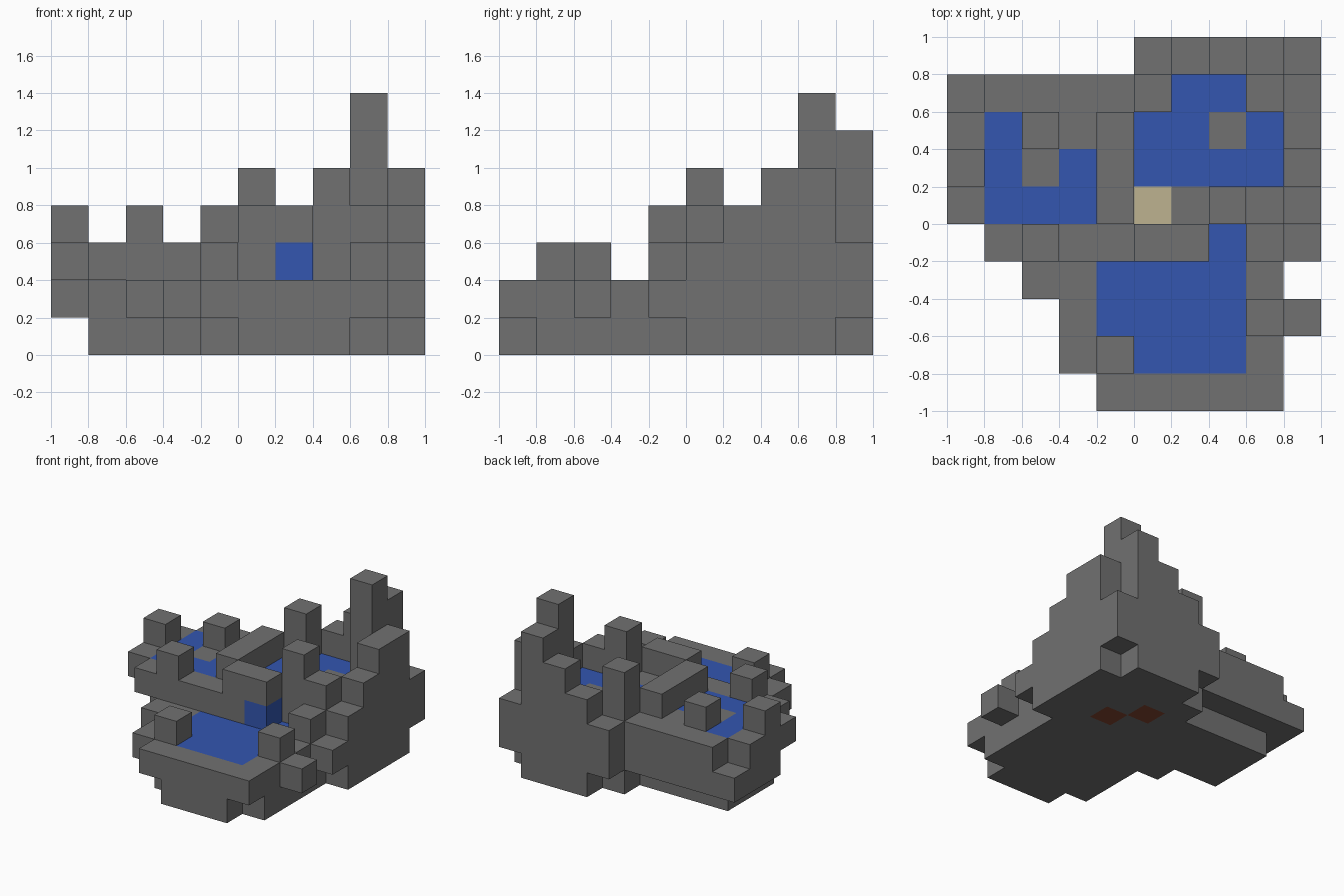
import bpy
import bmesh
from mathutils import Vector

cube = bpy.data.objects.get("Cube")
if cube:
    bpy.data.objects.remove(cube, do_unlink=True)

CELL = 0.2
ORIGIN = Vector((-1, -1, 0))


def make_material(name, rgb):
    mat = bpy.data.materials.new(name)
    mat.use_nodes = True
    color = (*rgb, 1)
    mat.diffuse_color = color
    mat.node_tree.nodes["Principled BSDF"].inputs["Base Color"].default_value = color
    return mat


stone = make_material("stone grey", (0.165, 0.165, 0.165))
water = make_material("water blue", (0.033, 0.093, 0.434))
sand = make_material("sand tan", (0.51, 0.45, 0.28))
clay = make_material("clay brown", (0.23, 0.062, 0.03))

cells = {}      # cell position -> part name
parts = {}      # part name -> material


def fill(part, mat, bottom, top, *rects):
    """Claim the cells of each rectangle (x from, x to, y from, y to)."""
    parts[part] = mat
    for x0, x1, y0, y1 in rects:
        for x in range(x0, x1):
            for y in range(y0, y1):
                for z in range(bottom, top):
                    cells[x, y, z] = part


def post(part, x, y, bottom, top):
    fill(part, stone, bottom, top, (x, x + 1, y, y + 1))


# Stepped body: three full layers, the upper ones overhanging
fill("foundation", stone, 0, 1, (5, 8, 0, 1), (4, 9, 1, 4), (3, 9, 4, 5),
     (1, 10, 5, 8), (5, 10, 8, 9), (6, 9, 9, 10))
fill("lower_terrace", stone, 1, 2, (4, 9, 0, 1), (3, 9, 1, 3), (9, 10, 2, 3),
     (2, 9, 3, 4), (2, 10, 4, 5), (1, 10, 5, 6), (0, 10, 6, 9), (5, 10, 9, 10))
fill("upper_terrace", stone, 2, 3, (1, 7, 4, 5), (8, 9, 4, 5),
     (0, 10, 5, 8), (1, 10, 8, 9), (5, 10, 9, 10))

# Walls dividing the pools
fill("dividing_wall", stone, 3, 4, (4, 5, 5, 8))
fill("waterfall_wall", stone, 3, 4, (5, 7, 4, 5))

# Stepped walls climbing to the tower at the back left
fill("side_step", stone, 3, 4, (9, 10, 6, 7), (8, 9, 5, 6))
fill("side_wall", stone, 3, 5, (9, 10, 7, 9))
for step in range(3):
    post(f"back_step_{step + 1}", 6 + step, 9, 3, 4 + step)
post("tower", 8, 8, 3, 7)

# Free-standing posts on the rims
post("front_right_post", 4, 1, 2, 3)
post("front_left_post", 8, 2, 2, 3)
post("terrace_post", 2, 4, 3, 4)
post("right_rim_post", 0, 6, 3, 4)
post("island_post", 2, 7, 3, 4)
post("centre_post", 7, 5, 3, 5)
post("back_post", 5, 8, 3, 5)

# Water, flush with the terraces
fill("front_pool", water, 1, 2, (4, 8, 2, 4), (5, 8, 1, 2), (7, 8, 4, 5))
fill("waterfall", water, 2, 3, (6, 7, 4, 5))
fill("right_pool", water, 2, 3, (1, 4, 5, 6), (1, 2, 6, 8), (3, 4, 6, 7))
fill("upper_pool", water, 2, 3, (5, 9, 6, 7), (5, 7, 7, 8), (8, 9, 7, 8),
     (6, 8, 8, 9))

# Single blocks of other ground
fill("sand_block", sand, 2, 3, (5, 6, 5, 6))
fill("clay_blocks", clay, 0, 1, (7, 8, 6, 7), (6, 7, 7, 8))


def add_open_faces(bm, cell):
    """Add the faces of a cell that touch no other cell."""
    centre = Vector(cell) + Vector((0.5, 0.5, 0.5))
    for axis in range(3):
        for sign in (-1, 1):
            normal = Vector((0, 0, 0))
            normal[axis] = sign
            if tuple(int(c + n) for c, n in zip(cell, normal)) in cells:
                continue
            u = Vector((0, 0, 0))
            u[(axis + 1) % 3] = 1
            v = normal.cross(u)
            corners = [normal + u + v, normal - u + v, normal - u - v, normal + u - v]
            bm.faces.new([bm.verts.new(ORIGIN + CELL * (centre + c / 2)) for c in corners])


# One mesh per part, keeping only the outer faces
for name, mat in parts.items():
    bm = bmesh.new()
    for cell, owner in cells.items():
        if owner == name:
            add_open_faces(bm, cell)
    bmesh.ops.remove_doubles(bm, verts=bm.verts, dist=CELL / 100)
    mesh = bpy.data.meshes.new(name)
    bm.to_mesh(mesh)
    bm.free()
    mesh.materials.append(mat)
    bpy.context.collection.objects.link(bpy.data.objects.new(name, mesh))
